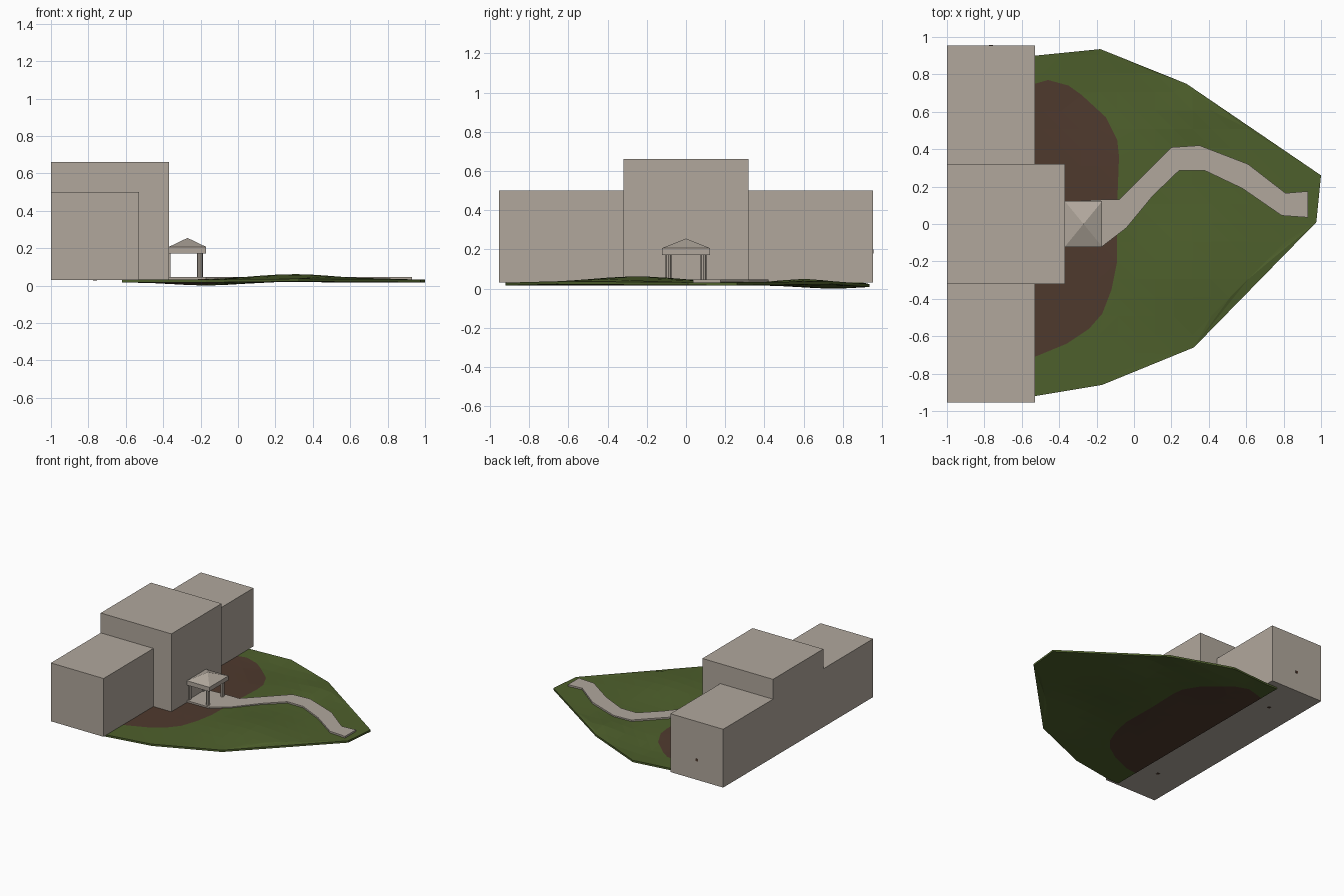
import bpy, bmesh, math
from mathutils import Vector
from mathutils.geometry import delaunay_2d_cdt

if "Cube" in bpy.data.objects:
    bpy.data.objects.remove(bpy.data.objects["Cube"])


def material(name, rgb):
    m = bpy.data.materials.new(name)
    m.diffuse_color = (*rgb, 1)
    m.use_nodes = True
    m.node_tree.nodes["Principled BSDF"].inputs["Base Color"].default_value = m.diffuse_color
    return m


STONE = material("warm grey stone", (0.44, 0.39, 0.335))
GRASS = material("grass green", (0.076, 0.116, 0.025))
SOIL = material("soil brown", (0.078, 0.042, 0.027))


def add_mesh(name, bm, *mats):
    bmesh.ops.recalc_face_normals(bm, faces=bm.faces[:])
    me = bpy.data.meshes.new(name)
    bm.to_mesh(me)
    bm.free()
    for m in mats:
        me.materials.append(m)
    ob = bpy.data.objects.new(name, me)
    bpy.context.collection.objects.link(ob)
    return ob


def box(name, lo, hi, mat=STONE):
    bm = bmesh.new()
    bmesh.ops.create_cube(bm, size=1)
    for v in bm.verts:
        v.co = Vector([(lo[i] + hi[i]) / 2 + v.co[i] * (hi[i] - lo[i]) for i in range(3)])
    return add_mesh(name, bm, mat)


def inside(x, y, poly):
    hit = False
    for (ax, ay), (bx, by) in zip(poly, poly[1:] + poly[:1]):
        if (ay > y) != (by > y) and x < ax + (y - ay) * (bx - ax) / (by - ay):
            hit = not hit
    return hit


# Building: tall centre and two lower wings
box("building_centre", (-1, -0.32, 0.03), (-0.37, 0.32, 0.66))
for side, y0, y1 in (("left", -0.955, -0.32), ("right", 0.32, 0.955)):
    box(side + "_wing", (-1, y0, 0.03), (-0.53, y1, 0.50))
    ym = (y0 + y1) / 2
    box(side + "_base_vent", (-0.775, ym - 0.01, 0.028), (-0.755, ym + 0.01, 0.032), SOIL)
box("end_wall_vent", (-0.775, 0.95, 0.18), (-0.755, 0.957, 0.20), SOIL)

# Lawn: rolling thin slab, soil beds along the building
outline = [(-0.62, 0.90), (-0.53, 0.90), (-0.18, 0.935), (0.28, 0.75), (1.0, 0.26),
           (0.975, 0.01), (0.32, -0.66), (-0.17, -0.86), (-0.53, -0.92), (-0.62, -0.92)]
soil = [(-0.62, 0.72), (-0.53, 0.75), (-0.46, 0.77), (-0.35, 0.74), (-0.28, 0.69),
        (-0.15, 0.57), (-0.09, 0.45), (-0.08, 0.36), (-0.09, 0.1), (-0.09, -0.2),
        (-0.12, -0.35), (-0.17, -0.48), (-0.24, -0.56), (-0.36, -0.64),
        (-0.53, -0.71), (-0.62, -0.72)]
# x, y, height change, spread
hills = [(0.3, -0.25, 0.030, 0.22), (0.3, 0.6, 0.018, 0.1), (-0.17, 0.75, -0.017, 0.16)]


def ground(x, y):
    return 0.032 + sum(h * math.exp(-((x - a) ** 2 + (y - b) ** 2) / (2 * s * s))
                       for a, b, h, s in hills)


points = [Vector(p) for p in outline + soil]
n, k = len(outline), len(soil)
edges = [(n + i, n + (i + 1) % k) for i in range(k)]
for i in range(-5, 10):
    for j in range(-9, 10):
        x, y = i * 0.1 + 0.013, j * 0.1 + 0.007
        if inside(x, y, outline):
            points.append(Vector((x, y)))
co, _, tris, *_ = delaunay_2d_cdt(points, edges, [list(range(n))], 1, 1e-5)
bm = bmesh.new()
vs = [bm.verts.new((p.x, p.y, ground(p.x, p.y))) for p in co]
for t in tris:
    c = sum((co[i] for i in t), Vector((0, 0))) / len(t)
    f = bm.faces.new([vs[i] for i in t])
    f.material_index = 1 if inside(c.x, c.y, soil) else 0
bmesh.ops.delete(bm, geom=[v for v in bm.verts if not v.link_faces], context='VERTS')
ext = bmesh.ops.extrude_face_region(bm, geom=bm.faces[:])
for v in ext["geom"]:
    if isinstance(v, bmesh.types.BMVert):
        v.co.z -= 0.015
add_mesh("lawn", bm, GRASS, SOIL)

# Winding path: paired left and right edges, including the porch floor
left = [(-0.37, 0.12), (-0.17, 0.13), (-0.08, 0.13), (0.06, 0.27), (0.2, 0.41),
        (0.35, 0.42), (0.61, 0.32), (0.81, 0.165), (0.93, 0.175)]
right = [(-0.37, -0.12), (-0.17, -0.12), (-0.04, -0.02), (0.1, 0.15), (0.24, 0.285),
         (0.38, 0.285), (0.58, 0.19), (0.79, 0.045), (0.93, 0.035)]
bm = bmesh.new()
L = [bm.verts.new((x, y, 0.026)) for x, y in left]
R = [bm.verts.new((x, y, 0.026)) for x, y in right]
for i in range(len(L) - 1):
    bm.faces.new((L[i], R[i], R[i + 1], L[i + 1]))
ext = bmesh.ops.extrude_face_region(bm, geom=bm.faces[:])
for v in ext["geom"]:
    if isinstance(v, bmesh.types.BMVert):
        v.co.z = 0.046
add_mesh("path", bm, STONE)

# Porch roof: shallow pyramid with a deep eave, hollowed beneath
bm = bmesh.new()
corners = [(-0.37, -0.122), (-0.17, -0.122), (-0.17, 0.122), (-0.37, 0.122)]
low = [bm.verts.new((x, y, 0.172)) for x, y in corners]
high = [bm.verts.new((x, y, 0.207)) for x, y in corners]
apex = bm.verts.new((-0.27, 0, 0.255))
under = bm.verts.new((-0.27, 0, 0.205))
for i in range(4):
    j = (i + 1) % 4
    bm.faces.new((low[i], low[j], high[j], high[i]))
    bm.faces.new((high[i], high[j], apex))
    bm.faces.new((low[j], low[i], under))
add_mesh("porch_roof", bm, STONE)

# Porch columns, with thin pilasters against the wall
for side, y in (("left", -0.09), ("right", 0.09)):
    bm = bmesh.new()
    bmesh.ops.create_cone(bm, cap_ends=True, segments=8, radius1=0.015, radius2=0.015, depth=0.14)
    bmesh.ops.translate(bm, verts=bm.verts[:], vec=(-0.203, y, 0.11))
    add_mesh(side + "_porch_column", bm, STONE)
    box(side + "_pilaster", (-0.372, y - 0.015, 0.04), (-0.36, y + 0.015, 0.18))
